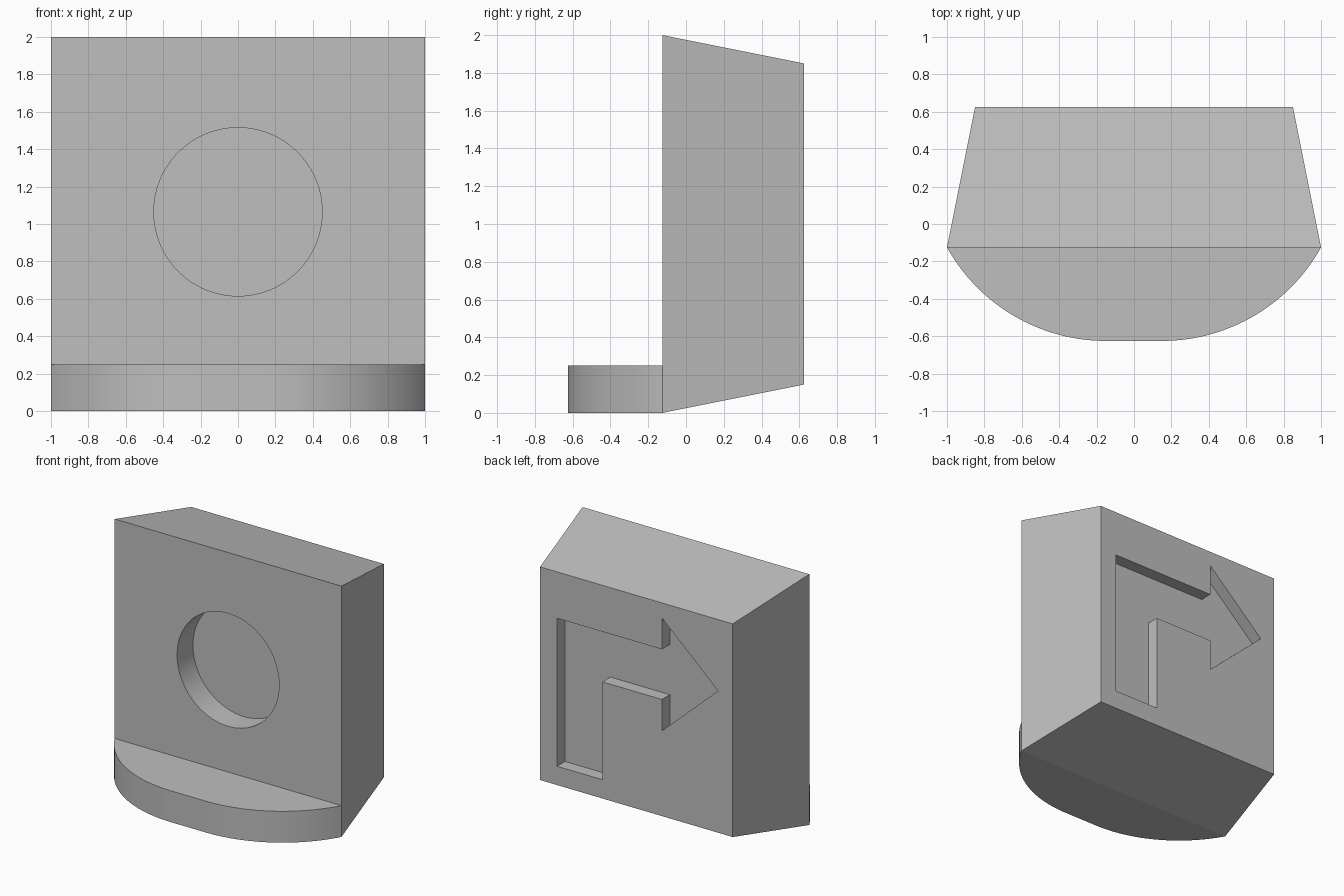
import bpy
import bmesh
import math
from mathutils import Matrix, Vector

if "Cube" in bpy.data.objects:
    bpy.data.objects.remove(bpy.data.objects["Cube"])

# Single matte grey
grey = bpy.data.materials.new("light grey")
grey.use_nodes = True
colour = (0.52, 0.52, 0.52, 1)
grey.diffuse_color = colour
grey.node_tree.nodes["Principled BSDF"].inputs["Base Color"].default_value = colour

FRONT, BACK, NOSE = -0.125, 0.625, -0.625
TOP, TAPER, LEDGE = 2.0, 0.15, 0.25


def finish(name, bm):
    bmesh.ops.recalc_face_normals(bm, faces=bm.faces)
    mesh = bpy.data.meshes.new(name)
    bm.to_mesh(mesh)
    bm.free()
    mesh.materials.append(grey)
    ob = bpy.data.objects.new(name, mesh)
    bpy.context.collection.objects.link(ob)
    return ob


def loft(name, start, end):
    """Solid between two outlines with matching corners."""
    bm = bmesh.new()
    a = [bm.verts.new(p) for p in start]
    b = [bm.verts.new(p) for p in end]
    bm.faces.new(a)
    bm.faces.new(b)
    for i in range(len(a)):
        j = (i + 1) % len(a)
        bm.faces.new((a[i], a[j], b[j], b[i]))
    return finish(name, bm)


def upright(outline, y):
    return [(x, y, z) for x, z in outline]


def select_only(ob):
    bpy.ops.object.select_all(action="DESELECT")
    ob.select_set(True)
    bpy.context.view_layer.objects.active = ob


def carve(ob, cutter):
    cutter.hide_render = True
    mod = ob.modifiers.new("recess", "BOOLEAN")
    mod.operation = "DIFFERENCE"
    mod.solver = "EXACT"
    mod.object = cutter
    select_only(ob)
    bpy.ops.object.modifier_apply(modifier=mod.name)
    bpy.data.objects.remove(cutter)


# Block tapering towards the back
def rectangle(inset):
    w, low, high = 1 - inset, inset, TOP - inset
    return [(-w, low), (w, low), (w, high), (-w, high)]


body = loft("body", upright(rectangle(0), FRONT), upright(rectangle(TAPER), BACK))

# Round recess in the front
radius, depth, sides = 0.45, 0.2, 96
circle = [(radius * math.cos(math.tau * i / sides),
           1.065 + radius * math.sin(math.tau * i / sides)) for i in range(sides)]
carve(body, loft("round_cutter", upright(circle, FRONT - 0.1), upright(circle, FRONT + depth)))

# Bent arrow recess in the back
arrow = [(0.7, 0.3), (0.7, 1.48), (-0.225, 1.48), (-0.225, 1.73), (-0.72, 1.28),
         (-0.225, 0.83), (-0.225, 1.08), (0.3, 1.08), (0.3, 0.3)]
carve(body, loft("arrow_cutter", upright(arrow, BACK - 0.1), upright(arrow, BACK + 0.1)))

# Bowed ledge: two arcs joined by a short flat nose
flat = 0.15
run, drop = 1 - flat, FRONT - NOSE
r = (run * run + drop * drop) / (2 * drop)
sweep = math.asin(run / r)
steps = 32
arc = [(flat + r * math.sin(sweep * i / steps),
        NOSE + r - r * math.cos(sweep * i / steps)) for i in range(steps + 1)]
outline = [(-x, y) for x, y in reversed(arc)] + arc
ledge = loft("front_ledge", [(x, y, 0) for x, y in outline],
             [(x, y, LEDGE) for x, y in outline])

# Smooth curved walls, crisp edges
for ob in (body, ledge):
    select_only(ob)
    bpy.ops.object.shade_smooth_by_angle(angle=math.radians(30))
